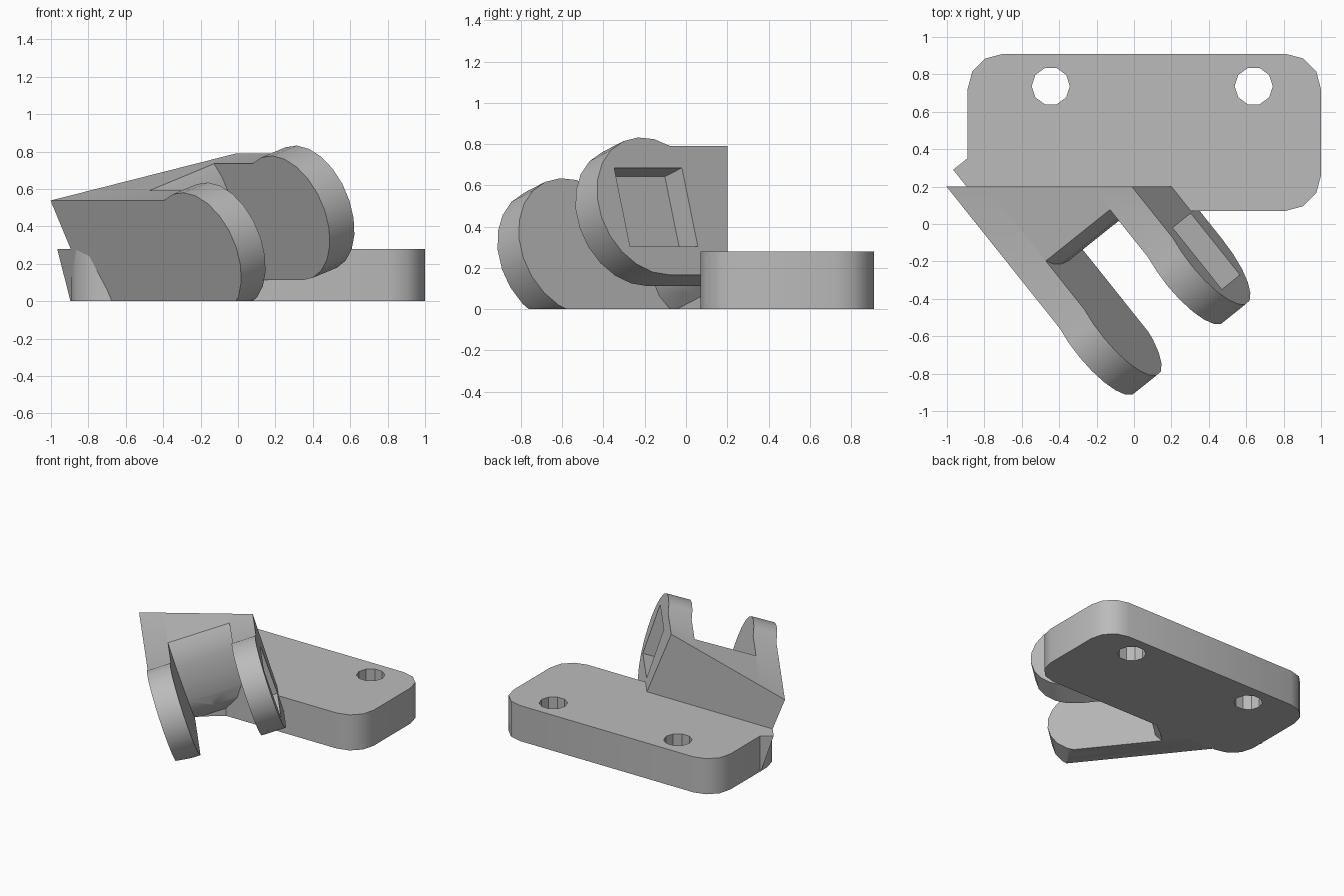
import bpy, bmesh, math
from mathutils import Matrix, Vector

if "Cube" in bpy.data.objects:
    bpy.data.objects.remove(bpy.data.objects["Cube"])

grey = bpy.data.materials.new("plain_grey")
grey.use_nodes = True
grey.diffuse_color = (0.5, 0.5, 0.5, 1)
grey.node_tree.nodes["Principled BSDF"].inputs["Base Color"].default_value = (0.5, 0.5, 0.5, 1)

# Hinge frame: pin axis is turned and tilted, reach is level, rise is square to both
turn, tilt = math.radians(38.6), math.radians(18)
reach = Vector((math.sin(turn), -math.cos(turn), 0))
axis = Vector((math.cos(turn) * math.cos(tilt), math.sin(turn) * math.cos(tilt), math.sin(tilt)))
rise = reach.cross(axis) * -1 if reach.cross(axis).z < 0 else reach.cross(axis)
HINGE = Matrix((reach, rise, axis)).transposed().to_4x4()
WORLD = Matrix.Identity(4)
PIN = (0.36, 0.41)


def prism(name, points, low, high, frame=WORLD):
    """Extrude a 2D outline between two levels of the frame's third axis."""
    bm = bmesh.new()
    face = bm.faces.new([bm.verts.new((p[0], p[1], low)) for p in points])
    out = bmesh.ops.extrude_face_region(bm, geom=[face])
    moved = [v for v in out["geom"] if isinstance(v, bmesh.types.BMVert)]
    bmesh.ops.translate(bm, verts=moved, vec=(0, 0, high - low))
    bm.transform(frame)
    bmesh.ops.recalc_face_normals(bm, faces=bm.faces)
    mesh = bpy.data.meshes.new(name)
    bm.to_mesh(mesh)
    bm.free()
    mesh.materials.append(grey)
    obj = bpy.data.objects.new(name, mesh)
    bpy.context.collection.objects.link(obj)
    return obj


def arc(center, radius, start, end, steps):
    angles = [math.radians(start + (end - start) * i / steps) for i in range(steps + 1)]
    return [(center[0] + radius * math.cos(t), center[1] + radius * math.sin(t)) for t in angles]


def circle(center, radius, sides):
    return arc(center, radius, 0, 360, sides)[:-1]


def rect(x0, x1, y0, y1):
    return [(x0, y0), (x1, y0), (x1, y1), (x0, y1)]


# Base plate with rounded corners
r = 0.19
outline = []
for x, y, start in ((1 - r, 0.91 - r, 0), (-0.89 + r, 0.91 - r, 90),
                    (-0.89 + r, 0.07 + r, 180), (1 - r, 0.07 + r, 270)):
    outline += arc((x, y), r, start, start + 90, 3)
base = prism("base_plate", outline, 0, 0.28)

# Two ears with round ends, running back into the base
TOP, BOTTOM, BACK, R = 0.715, 0.06, -0.83, 0.35
bend = math.degrees(math.asin((TOP - PIN[1]) / R))
ear_outline = [(BACK, TOP), (BACK, BOTTOM)] + arc(PIN, R, -90, 180 - bend, 13)
front_ear = prism("front_ear", ear_outline, -0.46, -0.285, HINGE)
rear_ear = prism("rear_ear", ear_outline, 0.177, 0.354, HINGE)

# Body between the ears, with a gently bulging front
front = [(-0.15, 0.08), (-0.09, 0.16), (-0.067, 0.26), (-0.064, 0.4),
         (-0.075, 0.54), (-0.1, 0.64), (-0.14, TOP)]
body = prism("hinge_body", [(BACK, TOP), (BACK, -0.2), (-0.15, -0.2)] + front, -0.285, 0.177, HINGE)

# Cutters
floor_cut = prism("floor_cutter", rect(-3, 3, -3, 3), -2, 0)
back_cut = prism("back_cutter", rect(-3, 3, 0.2, 3), 0.28, 3)
pin_cut = prism("pin_cutter", circle(PIN, 0.12, 10), -1, 1, HINGE)
nut_cut = prism("nut_cutter", rect(0.145, 0.565, 0.205, 0.605), 0.215, 0.6, HINGE)
bolt_cuts = [prism("bolt_cutter", circle((x, 0.737), 0.102, 10), -1, 1) for x in (-0.445, 0.64)]
pocket_cut = prism("pocket_cutter", rect(-0.9, -0.6, -0.4, 0.2), -0.14, 0.035, HINGE)
# Screw hole runs along the reach direction
ALONG = Matrix((axis, rise, reach)).transposed().to_4x4()
screw_cut = prism("screw_cutter", circle((-0.053, 0.17), 0.075, 10), -0.75, 0.3, ALONG)

jobs = {
    base: bolt_cuts + [pocket_cut, screw_cut],
    front_ear: [floor_cut, back_cut, pin_cut] + bolt_cuts,
    rear_ear: [back_cut, pin_cut, nut_cut] + bolt_cuts,
    body: [floor_cut, back_cut, pocket_cut, screw_cut] + bolt_cuts,
}
for part, cutters in jobs.items():
    for cutter in cutters:
        mod = part.modifiers.new("cut", "BOOLEAN")
        mod.operation = "DIFFERENCE"
        mod.solver = "EXACT"
        mod.object = cutter

# Bake the cuts, then drop the cutters
bpy.context.view_layer.update()
deps = bpy.context.evaluated_depsgraph_get()
baked = {part: bpy.data.meshes.new_from_object(part.evaluated_get(deps)) for part in jobs}
for part, mesh in baked.items():
    part.modifiers.clear()
    part.data = mesh
for cutter in {c for cutters in jobs.values() for c in cutters}:
    bpy.data.objects.remove(cutter)

# Smooth the rounded sides and keep the edges sharp
bpy.ops.object.select_all(action="DESELECT")
for part in jobs:
    part.select_set(True)
    bpy.context.view_layer.objects.active = part
bpy.ops.object.shade_smooth_by_angle(angle=math.radians(32))
